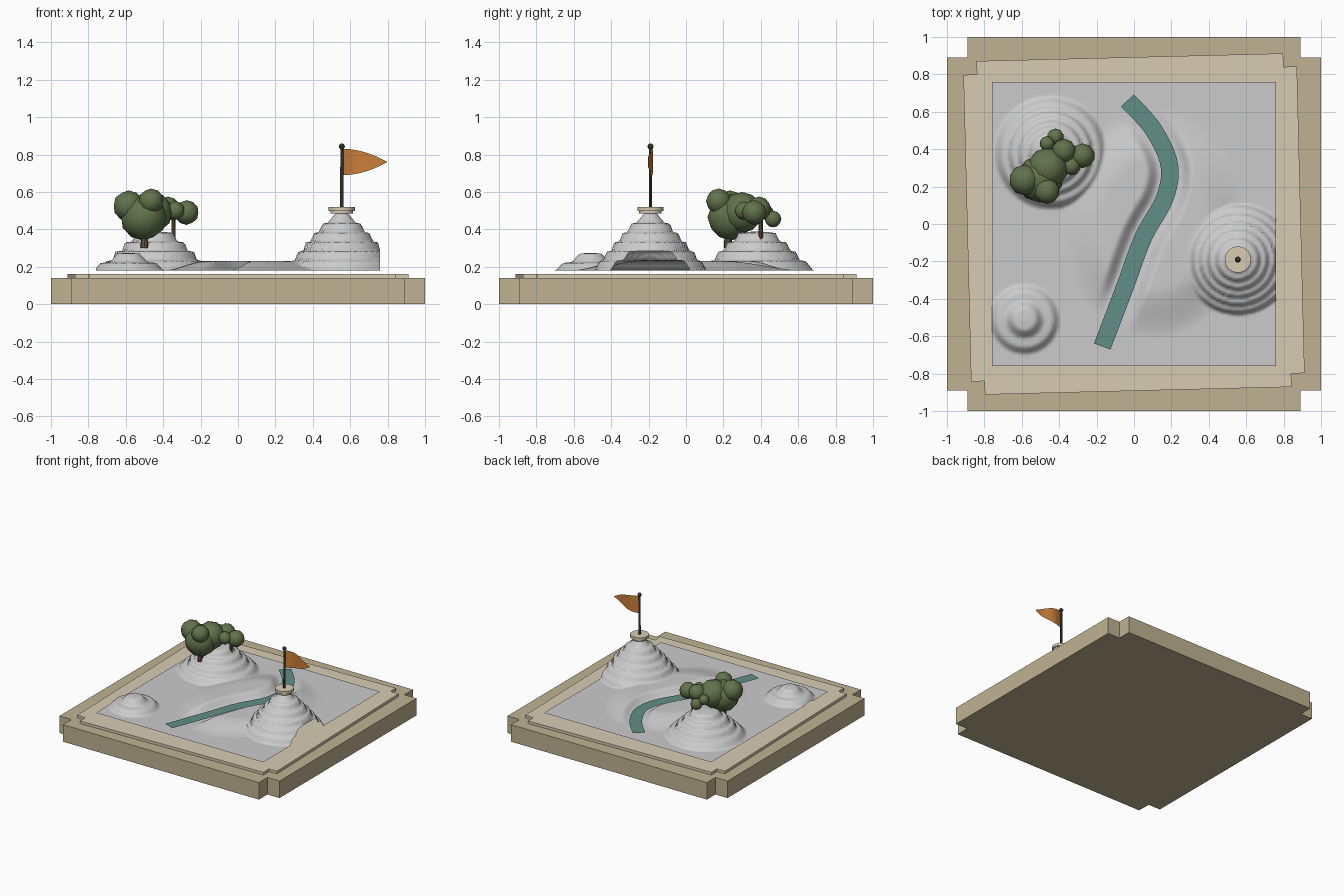
import bpy, bmesh, math
from mathutils import Vector, Matrix

if "Cube" in bpy.data.objects:
    bpy.data.objects.remove(bpy.data.objects["Cube"])


def material(name, rgb):
    m = bpy.data.materials.new(name)
    m.diffuse_color = (*rgb, 1)
    m.use_nodes = True
    m.node_tree.nodes["Principled BSDF"].inputs["Base Color"].default_value = m.diffuse_color
    return m


TAN = material("tan", (0.53, 0.45, 0.29))
CREAM = material("cream", (0.68, 0.60, 0.45))
GREEN = material("leaf_green", (0.12, 0.17, 0.07))
BROWN = material("bark", (0.12, 0.09, 0.05))
TEAL = material("teal", (0.12, 0.27, 0.24))
BLACK = material("dark_metal", (0.03, 0.03, 0.025))
ORANGE = material("orange", (0.60, 0.21, 0.04))


def finish(name, bm, mat=None, smooth=False):
    me = bpy.data.meshes.new(name)
    bm.to_mesh(me)
    bm.free()
    for p in me.polygons:
        p.use_smooth = smooth
    if mat:
        me.materials.append(mat)
    ob = bpy.data.objects.new(name, me)
    bpy.context.collection.objects.link(ob)
    return ob


def notched_slab(name, half, notch, z0, z1, angle, mat):
    """Square slab with a square notch in each corner."""
    h, n = half, half - notch
    corner = [Vector((h, n, z0)), Vector((n, n, z0)), Vector((n, h, z0))]
    bm = bmesh.new()
    vs = [bm.verts.new(Matrix.Rotation(angle + k * math.pi / 2, 3, 'Z') @ p)
          for k in range(4) for p in corner]
    f = bm.faces.new(vs)
    up = bmesh.ops.extrude_face_region(bm, geom=[f])
    bmesh.ops.translate(bm, vec=(0, 0, z1 - z0),
                        verts=[g for g in up['geom'] if isinstance(g, bmesh.types.BMVert)])
    bmesh.ops.recalc_face_normals(bm, faces=bm.faces)
    return finish(name, bm, mat)


def cone(name, x, y, z0, z1, r0, r1, mat, n=24):
    bm = bmesh.new()
    bmesh.ops.create_cone(bm, cap_ends=True, segments=n, radius1=r0, radius2=r1, depth=z1 - z0,
                          matrix=Matrix.Translation((x, y, (z0 + z1) / 2)))
    ob = finish(name, bm, mat, True)
    bpy.context.view_layer.objects.active = ob
    bpy.ops.object.select_all(action='DESELECT')
    ob.select_set(True)
    bpy.ops.object.shade_smooth_by_angle()
    return ob


def sheet(name, nu, nv, fn, mat=None):
    """Open grid surface from fn(u, v)."""
    bm = bmesh.new()
    g = [[bm.verts.new(fn(i / nu, j / nv)) for j in range(nv + 1)] for i in range(nu + 1)]
    for i in range(nu):
        for j in range(nv):
            bm.faces.new((g[i][j], g[i + 1][j], g[i + 1][j + 1], g[i][j + 1]))
    bmesh.ops.remove_doubles(bm, verts=bm.verts, dist=1e-6)
    return finish(name, bm, mat, True)


# Base tray and slightly turned upper board
notched_slab("base_board", 1.0, 0.11, 0.0, 0.14, 0, TAN)
notched_slab("upper_board", 0.892, 0.072, 0.14, 0.162, 0.025, CREAM)

# River centre line
RIVER = [Vector(p) for p in [(-0.17, -0.655), (-0.05, -0.34), (0.05, -0.07), (0.165, 0.14),
                             (0.188, 0.32), (0.10, 0.51), (-0.035, 0.66)]]


def river_point(t):
    s = min(t, 0.99999) * (len(RIVER) - 1)
    i = int(s)
    f = s - i
    a, b, c, d = [RIVER[max(0, min(len(RIVER) - 1, k))] for k in range(i - 1, i + 3)]
    return 0.5 * (2 * b + (c - a) * f + (2 * a - 5 * b + 4 * c - d) * f ** 2
                  + (3 * b - a - 3 * c + d) * f ** 3)


LINE = [river_point(k / 24) for k in range(25)]


def river_distance(p):
    best = 9
    for a, b in zip(LINE, LINE[1:]):
        d = b - a
        t = max(0, min(1, (p - a).dot(d) / d.length_squared))
        best = min(best, (p - a - d * t).length)
    return best


# Terraced hills: centre and (radius, height) profile
FLOOR = 0.18
HILLS = [
    ((0.555, -0.19), [(0, .50), (.03, .49), (.075, .435), (.105, .43), (.12, .385), (.15, .38),
                      (.165, .335), (.195, .33), (.205, .285), (.235, .28), (.25, .235),
                      (.275, .23), (.295, .18)]),
    ((-0.445, 0.38), [(0, .39), (.06, .385), (.1, .38), (.12, .335), (.16, .33), (.175, .285),
                      (.21, .28), (.225, .235), (.26, .23), (.30, .18)]),
    ((-0.585, -0.51), [(0, .275), (.06, .27), (.1, .225), (.15, .22), (.185, .18)]),
]


def profile_height(prof, r):
    for (r0, z0), (r1, z1) in zip(prof, prof[1:]):
        if r <= r1:
            return z0 + (z1 - z0) * (r - r0) / (r1 - r0)
    return FLOOR


def smooth01(t):
    t = max(0, min(1, t))
    return t * t * (3 - 2 * t)


def terrain(u, v):
    x, y = (u * 2 - 1) * 0.76, (v * 2 - 1) * 0.76
    z = max(profile_height(pr, math.hypot(x - c[0], y - c[1])) for c, pr in HILLS)
    rim = 1 - math.hypot((x - 0.1) / 0.5, y / 0.62)
    if rim > 0:  # raised river banks
        bank = smooth01((river_distance(Vector((x, y))) - 0.055) / 0.07)
        z = max(z, FLOOR + 0.05 * smooth01(rim * 2.2) * bank)
    return (x, y, z)


sheet("terrain", 130, 130, terrain)


def ribbon(u, v):
    d = (river_point(min(1, u + 0.01)) - river_point(max(0, u - 0.01))).normalized()
    p = river_point(u) + Vector((d.y, -d.x)) * (0.5 - v) * 0.094
    return (p.x, p.y, 0.19)


sheet("river", 32, 1, ribbon, TEAL)

# Trees: trunk plus clustered leaf balls
TREES = {
    "large_tree": ((-0.50, 0.225, 0.30, 0.42, 0.022),
                   [(-.505, .24, .465, .125), (-.585, .235, .525, .083),
                    (-.465, .175, .55, .068), (-.46, .30, .49, .11)]),
    "small_tree": ((-0.345, 0.40, 0.34, 0.48, 0.013),
                   [(-.375, .39, .51, .065), (-.275, .365, .49, .066), (-.335, .31, .50, .05),
                    (-.42, .465, .455, .045), (-.465, .43, .49, .04)]),
}
for tree, ((x, y, z0, z1, r), balls) in TREES.items():
    cone(tree + "_trunk", x, y, z0, z1, r, r * 0.8, BROWN, 10)
    bm = bmesh.new()
    for bx, by, bz, br in balls:
        bmesh.ops.create_icosphere(bm, subdivisions=2, radius=br,
                                   matrix=Matrix.Translation((bx, by, bz)))
    finish(tree + "_leaves", bm, GREEN, True)

# Summit plinth, pole, finial and pennant
FX, FY = 0.555, -0.19
cone("plinth_foot", FX, FY, 0.485, 0.498, 0.06, 0.06, CREAM, 32)
cone("plinth_top", FX, FY, 0.498, 0.52, 0.07, 0.07, CREAM, 32)
cone("flag_pole", FX, FY, 0.50, 0.84, 0.009, 0.008, BLACK, 12)
bm = bmesh.new()
bmesh.ops.create_uvsphere(bm, u_segments=16, v_segments=10, radius=0.016,
                          matrix=Matrix.Translation((FX, FY, 0.843)))
finish("pole_ball", bm, BLACK, True)


def pennant(u, v):
    half = 0.07 * (1 - u ** 1.9)
    return (FX + 0.008 + 0.235 * u, FY + 0.014 * math.sin(u * 5.5), 0.76 + half * (2 * v - 1))


sheet("flag", 20, 4, pennant, ORANGE)
